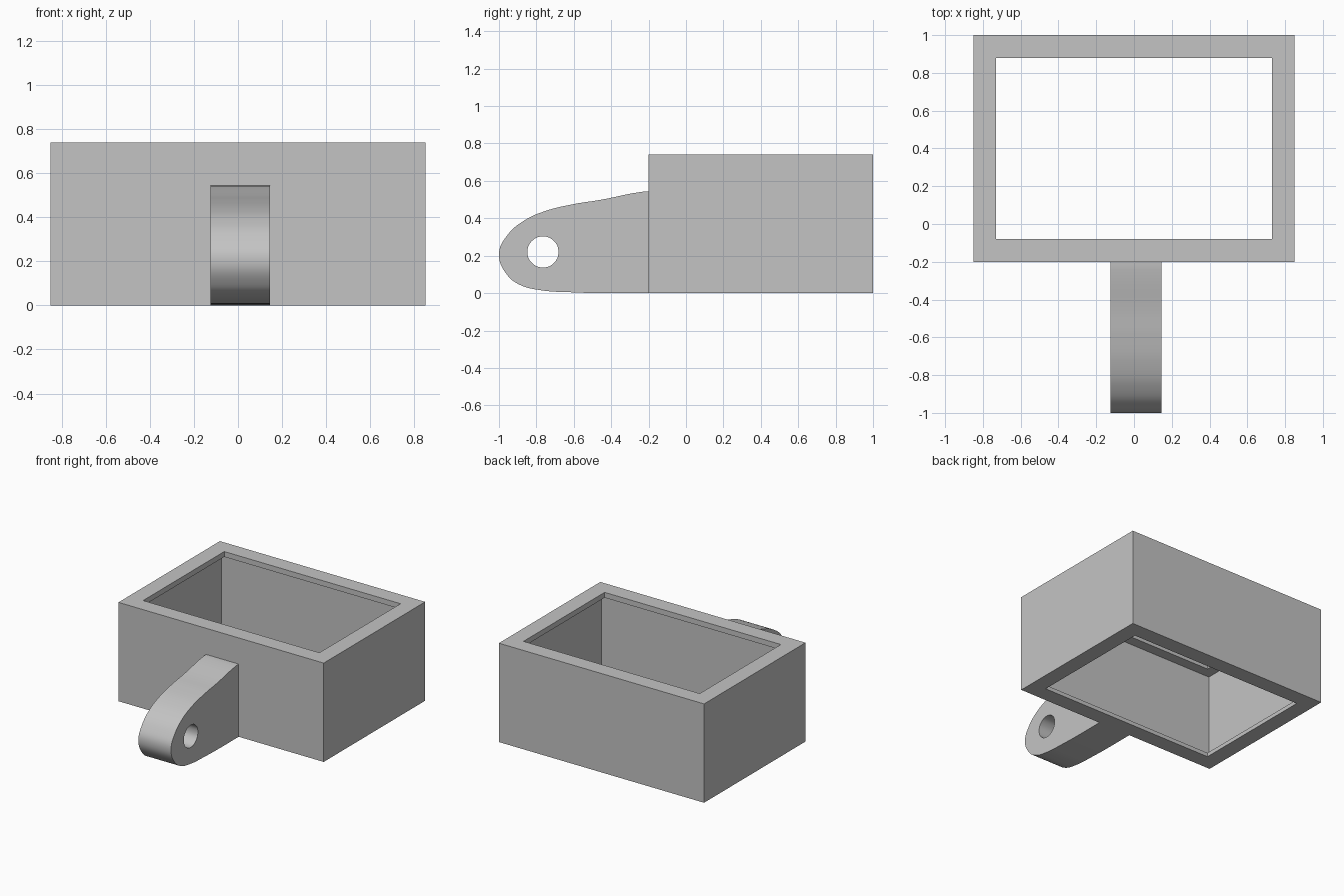
import bpy
import bmesh
import math

if "Cube" in bpy.data.objects:
    bpy.data.objects.remove(bpy.data.objects["Cube"], do_unlink=True)

# One plain grey for everything
grey = bpy.data.materials.new("plain grey")
grey.use_nodes = True
colour = (0.55, 0.55, 0.55, 1)
grey.diffuse_color = colour
grey.node_tree.nodes["Principled BSDF"].inputs["Base Color"].default_value = colour


def add_object(name, data):
    obj = bpy.data.objects.new(name, data)
    bpy.context.collection.objects.link(obj)
    data.materials.append(grey)
    return obj


# Open box frame: a wall section (inset from outside, height) swept round a
# rectangle, with a thin inward lip at the top and bottom
HALF_X, FRONT, BACK, HEIGHT = 0.85, -0.2, 1.0, 0.74
RIM, WALL = 0.12, 0.04
section = [(0, 0), (0, HEIGHT), (RIM, HEIGHT), (RIM, 0.70),
           (WALL, 0.70), (WALL, 0.03), (RIM, 0.03), (RIM, 0)]
bm = bmesh.new()
rings = []
for inset, z in section:
    x, y0, y1 = HALF_X - inset, FRONT + inset, BACK - inset
    corners = [(-x, y0), (x, y0), (x, y1), (-x, y1)]
    rings.append([bm.verts.new((cx, cy, z)) for cx, cy in corners])
for i, ring in enumerate(rings):
    following = rings[(i + 1) % len(rings)]
    for j in range(4):
        k = (j + 1) % 4
        bm.faces.new((ring[j], ring[k], following[k], following[j]))
bmesh.ops.recalc_face_normals(bm, faces=bm.faces)
mesh = bpy.data.meshes.new("box_frame")
bm.to_mesh(mesh)
bm.free()
add_object("box_frame", mesh)

# Lug: rounded side outline with a pin hole, extruded across x
outline = [(-0.19, 0), (-0.19, 0.545), (-0.24, 0.541), (-0.46, 0.498),
           (-0.60, 0.476), (-0.755, 0.438), (-0.87, 0.385), (-0.955, 0.31),
           (-1.0, 0.21), (-0.957, 0.098), (-0.89, 0.045), (-0.78, 0.016),
           (-0.60, 0.004), (-0.45, 0)]
HOLE_Y, HOLE_Z, HOLE_R = -0.765, 0.22, 0.083
hole = [(HOLE_Y + HOLE_R * math.cos(a * math.tau / 8),
         HOLE_Z + HOLE_R * math.sin(a * math.tau / 8)) for a in range(8)]

curve = bpy.data.curves.new("front_lug", "CURVE")
curve.dimensions = "2D"
curve.fill_mode = "BOTH"
curve.extrude = 0.135
curve.resolution_u = 6
for points, straight in ((outline, (0, 1)), (hole, ())):
    spline = curve.splines.new("BEZIER")
    spline.bezier_points.add(len(points) - 1)
    spline.use_cyclic_u = True
    for i, (point, (y, z)) in enumerate(zip(spline.bezier_points, points)):
        point.co = (y, z, 0)
        kind = "VECTOR" if i in straight else "AUTO"
        point.handle_left_type = point.handle_right_type = kind

lug = add_object("front_lug", curve)
lug.rotation_euler = (math.pi / 2, 0, math.pi / 2)
lug.location.x = 0.01
bpy.ops.object.select_all(action="DESELECT")
lug.select_set(True)
bpy.context.view_layer.objects.active = lug
bpy.ops.object.convert(target="MESH")

# Weld the caps to the sides, then smooth the curved faces only
lug = bpy.context.view_layer.objects.active
bm = bmesh.new()
bm.from_mesh(lug.data)
bmesh.ops.remove_doubles(bm, verts=bm.verts, dist=0.0005)
bmesh.ops.recalc_face_normals(bm, faces=bm.faces)
bm.to_mesh(lug.data)
bm.free()
bpy.ops.object.shade_smooth_by_angle(angle=math.radians(35))
